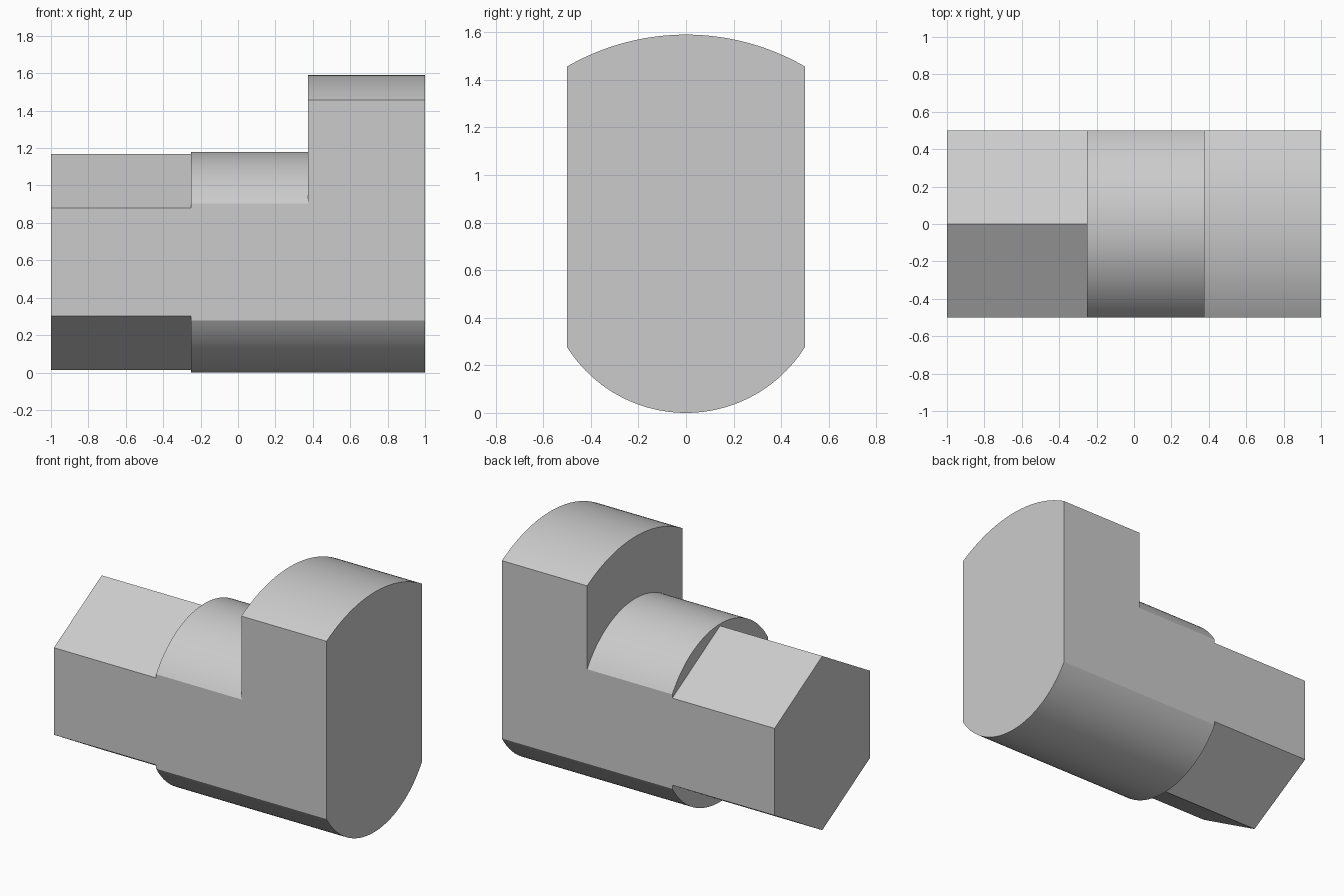
import bpy
import bmesh
from math import asin, sin, cos, pi

cube = bpy.data.objects.get("Cube")
if cube:
    bpy.data.objects.remove(cube, do_unlink=True)

HALF = 0.5        # half width between the flat sides
AXIS = 0.59       # height of the shared axis
COLLAR_R = 0.59
CAP_R = 1.0

grey = bpy.data.materials.new("plain grey")
grey.use_nodes = True
colour = (0.6, 0.6, 0.6, 1)
grey.diffuse_color = colour
grey.node_tree.nodes["Principled BSDF"].inputs["Base Color"].default_value = colour


def arc(radius, steps=48):
    """Top arc between the flat sides, from +y to -y."""
    limit = asin(HALF / radius)
    angles = [limit * (1 - 2 * i / steps) for i in range(steps + 1)]
    pts = [(radius * sin(a), AXIS + radius * cos(a)) for a in angles]
    pts[0] = (HALF, pts[0][1])
    pts[-1] = (-HALF, pts[-1][1])
    return pts


def extrude_x(name, profile, x0, x1):
    """Closed solid from a y-z profile."""
    bm = bmesh.new()
    face = bm.faces.new([bm.verts.new((x0, y, z)) for y, z in profile])
    new = bmesh.ops.extrude_face_region(bm, geom=[face])["geom"]
    bmesh.ops.translate(bm, vec=(x1 - x0, 0, 0),
                        verts=[v for v in new if isinstance(v, bmesh.types.BMVert)])
    bmesh.ops.recalc_face_normals(bm, faces=bm.faces)
    mesh = bpy.data.meshes.new(name)
    bm.to_mesh(mesh)
    bm.free()
    mesh.materials.append(grey)
    obj = bpy.data.objects.new(name, mesh)
    bpy.context.collection.objects.link(obj)
    return obj


# Round collar with flat sides, running under the head
top = arc(COLLAR_R)
bottom = [(-y, 2 * AXIS - z) for y, z in top]
body = extrude_x("flat_sided_body", top + bottom, -0.25, 1)

# Hexagonal end, buried a little in the collar
r = HALF / cos(pi / 6)
hexagon = [(HALF, AXIS + r / 2), (0, AXIS + r), (-HALF, AXIS + r / 2),
           (-HALF, AXIS - r / 2), (0, AXIS - r), (HALF, AXIS - r / 2)]
hex_end = extrude_x("hexagonal_end", hexagon, -1, 0)

# Tall head with a shallow domed top
head = extrude_x("tall_head", arc(CAP_R) + [(-HALF, AXIS), (HALF, AXIS)], 0.375, 1)

# Fuse the parts into one solid
bpy.context.view_layer.objects.active = body
for part in (hex_end, head):
    mod = body.modifiers.new("join " + part.name, "BOOLEAN")
    mod.operation = "UNION"
    mod.solver = "EXACT"
    mod.object = part
    bpy.ops.object.modifier_apply(modifier=mod.name)
    bpy.data.objects.remove(part, do_unlink=True)

# Merge the flush side faces
bm = bmesh.new()
bm.from_mesh(body.data)
bmesh.ops.remove_doubles(bm, verts=bm.verts, dist=0.0001)
bmesh.ops.dissolve_limit(bm, angle_limit=0.002, verts=bm.verts, edges=bm.edges)
bm.to_mesh(body.data)
bm.free()

# Smooth arcs, crisp corners
bpy.ops.object.select_all(action="DESELECT")
body.select_set(True)
bpy.ops.object.shade_smooth_by_angle(angle=0.35)
